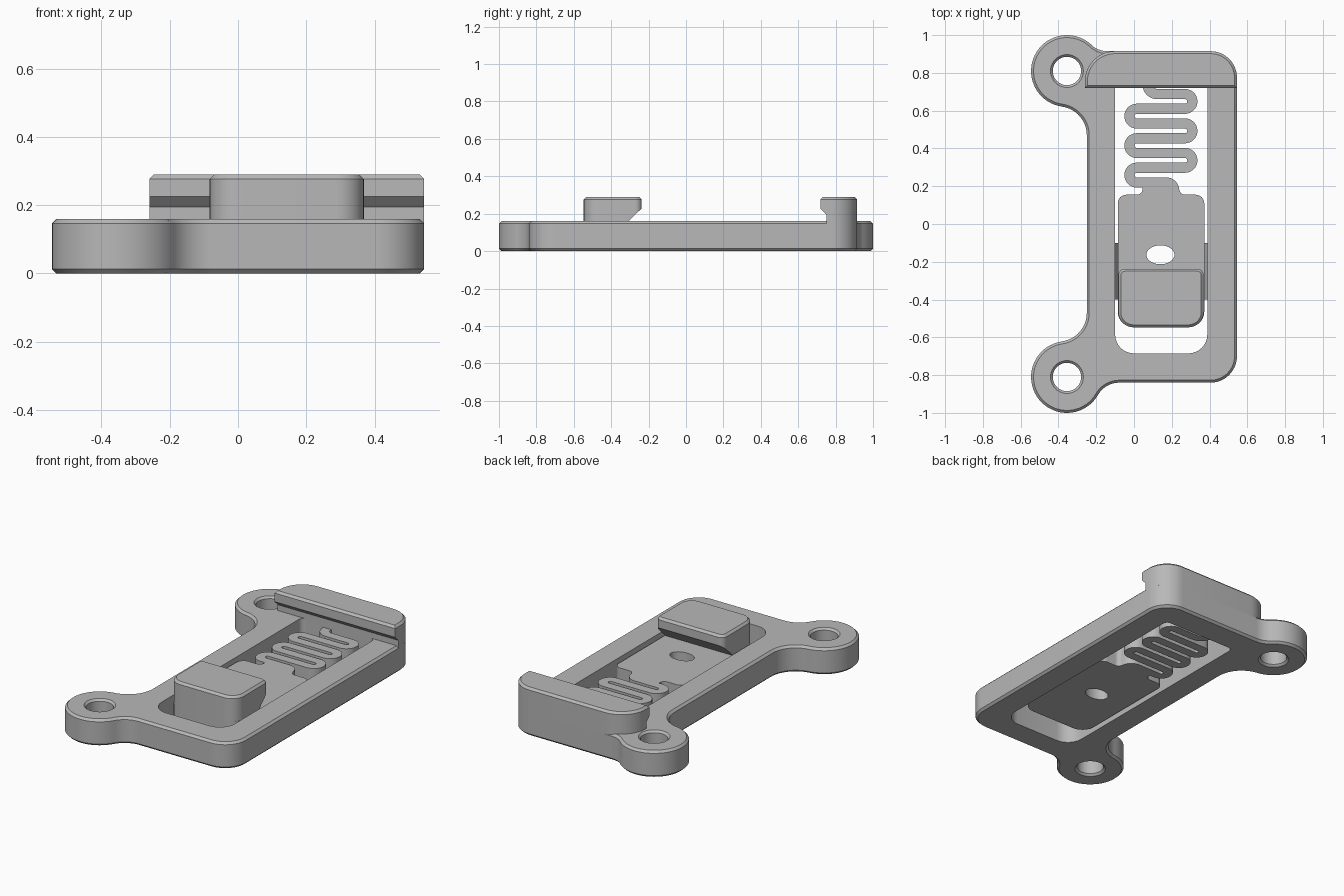
import bpy
import bmesh
from math import sin, cos, radians, pi
from mathutils import Vector

if "Cube" in bpy.data.objects:
    bpy.data.objects.remove(bpy.data.objects["Cube"], do_unlink=True)

grey = bpy.data.materials.new("plain grey")
grey.use_nodes = True
grey.diffuse_color = (0.48, 0.48, 0.48, 1)
grey.node_tree.nodes["Principled BSDF"].inputs["Base Color"].default_value = grey.diffuse_color


# ---- outline helpers ----
def arc(cx, cy, r, start, end, steps=14):
    angles = [radians(start + (end - start) * i / steps) for i in range(steps + 1)]
    return [(cx + r * cos(a), cy + r * sin(a)) for a in angles]


def rounded(corners, steps=8):
    """Polygon from (x, y, radius) corners, each one filleted."""
    out = []
    for i, (x, y, r) in enumerate(corners):
        p = Vector((x, y))
        if r == 0:
            out.append((x, y))
            continue
        a = (Vector(corners[i - 1][:2]) - p).normalized()
        b = (Vector(corners[(i + 1) % len(corners)][:2]) - p).normalized()
        half = a.angle(b) / 2
        mid = p + (a + b).normalized() * (r / sin(half))
        u = p + a * (r * cos(half) / sin(half)) - mid
        v = p + b * (r * cos(half) / sin(half)) - mid
        total = u.angle(v)
        for k in range(steps + 1):
            t = k / steps
            q = mid + (u * sin((1 - t) * total) + v * sin(t * total)) / sin(total)
            out.append((q.x, q.y))
    return out


def inset(points, d):
    """Move a counter-clockwise outline inward by d."""
    out = []
    for i, p in enumerate(points):
        p = Vector(p)
        e = (p - Vector(points[i - 1])).normalized()
        f = (Vector(points[(i + 1) % len(points)]) - p).normalized()
        n, m = Vector((-e.y, e.x)), Vector((-f.y, f.x))
        q = p + (n + m) * (d / (1 + n.dot(m)))
        out.append((q.x, q.y))
    return out


def prism(name, points, low, high, low_cut=0, high_cut=0, axis="z"):
    """Extrude an outline, with optional chamfers at both ends."""
    clean = [p for i, p in enumerate(points)
             if (Vector(p) - Vector(points[i - 1])).length > 1e-5]
    levels = [(low, low_cut)]
    if low_cut:
        levels.append((low + abs(low_cut), 0))
    if high_cut:
        levels.append((high - abs(high_cut), 0))
    levels.append((high, high_cut))
    place = {"z": lambda u, v, w: (u, v, w),
             "x": lambda u, v, w: (w, u, v),
             "y": lambda u, v, w: (u, w, v)}[axis]
    bm = bmesh.new()
    rings = [[bm.verts.new(place(u, v, w)) for u, v in (inset(clean, d) if d else clean)]
             for w, d in levels]
    bm.faces.new(rings[0])
    bm.faces.new(rings[-1])
    for lower, upper in zip(rings, rings[1:]):
        for i in range(len(clean)):
            bm.faces.new((lower[i - 1], lower[i], upper[i], upper[i - 1]))
    bmesh.ops.recalc_face_normals(bm, faces=bm.faces)
    mesh = bpy.data.meshes.new(name)
    bm.to_mesh(mesh)
    bm.free()
    mesh.materials.append(grey)
    obj = bpy.data.objects.new(name, mesh)
    bpy.context.collection.objects.link(obj)
    return obj


def cut(obj, cutter):
    mod = obj.modifiers.new("cut", "BOOLEAN")
    mod.operation = "DIFFERENCE"
    mod.solver = "EXACT"
    mod.object = cutter
    bpy.context.view_layer.objects.active = obj
    bpy.ops.object.modifier_apply(modifier=mod.name)
    bpy.data.objects.remove(cutter, do_unlink=True)


TOP, CH = 0.16, 0.013
TAB_X, TAB_Y, TAB_R = -0.355, 0.81, 0.19
RIGHT, BACK, FRONT = 0.545, 0.915, -0.84

# ---- frame: rounded body blended into two screw tabs ----
outline = (arc(RIGHT - 0.14, FRONT + 0.14, 0.14, -90, 0)
           + arc(RIGHT - 0.14, BACK - 0.14, 0.14, 0, 90)
           + arc(-0.142, BACK + 0.12, 0.12, -90, -133.4)
           + arc(TAB_X, TAB_Y, TAB_R, 46.6, 262, 36)
           + arc(-0.403, 0.47, 0.153, 82, 0)
           + arc(-0.403, -0.47, 0.153, 0, -82)
           + arc(TAB_X, -TAB_Y, TAB_R, 98, 330, 36)
           + arc(-0.078, FRONT - 0.13, 0.13, 150, 90))
frame = prism("frame", outline, 0, TOP, CH, CH)
window = rounded([(-0.1, -0.685, 0.1), (0.388, -0.685, 0.1),
                  (0.388, 0.75, 0.03), (-0.1, 0.75, 0.03)])
cut(frame, prism("window_cutter", window, -0.1, 0.3))
for side in (1, -1):
    hole = arc(TAB_X, side * TAB_Y, 0.075, 0, 360, 40)[:-1]
    cut(frame, prism("hole_cutter", hole, -0.01, TOP + 0.01, -0.022, -0.022))

# ---- fixed hook at the back, undercut on its inner side ----
hook = prism("back_hook", rounded([(-0.26, 0.72, 0), (RIGHT, 0.72, 0),
                                   (RIGHT, BACK, 0.14), (-0.26, BACK, 0.16)], 12),
             0.145, 0.29, 0, CH)
cut(hook, prism("hook_cutter", [(0.6, 0.1), (0.75, 0.1), (0.75, 0.195),
                                (0.72, 0.225), (0.6, 0.225)], -1, 1, axis="x"))

# ---- sliding tongue with its neck and oval hole ----
LOW, HIGH = 0.02, 0.14
tongue = prism("sliding_tongue", rounded([
    (-0.086, -0.545, 0.08), (0.372, -0.545, 0.08), (0.372, 0.155, 0.045),
    (0.24, 0.155, 0.03), (0.24, 0.247, 0.07), (0.045, 0.247, 0.01),
    (0.045, 0.155, 0.03), (-0.086, 0.155, 0.045)]), LOW, HIGH)
oval = [(0.14 + 0.074 * cos(2 * pi * i / 40), -0.163 + 0.05 * sin(2 * pi * i / 40))
        for i in range(40)]
cut(tongue, prism("oval_cutter", oval, -0.1, 0.3))

# ---- thumb block with a sloped catch ----
thumb = prism("thumb_block", rounded([(-0.083, -0.547, 0.08), (0.369, -0.547, 0.08),
                                      (0.369, -0.237, 0.035), (-0.083, -0.237, 0.035)]),
              0.1, 0.29, 0, CH)
cut(thumb, prism("catch_cutter", [(-0.375, 0.09), (-0.1, 0.09), (-0.1, 0.228),
                                  (-0.237, 0.228), (-0.335, 0.135)], -1, 1, axis="x"))

# ---- zigzag spring joining the tongue to the frame ----
PITCH, HALF, FIRST = 0.078, 0.027, 0.22
path = [(0.1, FIRST)]
for row in range(6):
    middle = FIRST + PITCH * (row + 0.5)
    if row % 2 == 0:
        path += arc(0.015, middle, PITCH / 2, 270, 90)
    else:
        path += arc(0.27, middle, PITCH / 2, -90, 90)
path += arc(0.122, FIRST + 6 * PITCH + 0.05, 0.05, 270, 180, 8) + [(0.072, 0.77)]
sides = ([], [])
for i, p in enumerate(path):
    run = Vector(path[min(i + 1, len(path) - 1)]) - Vector(path[max(i - 1, 0)])
    if 0 < i < len(path) - 1:
        run = ((Vector(path[i + 1]) - Vector(p)).normalized()
               + (Vector(p) - Vector(path[i - 1])).normalized())
    run.normalize()
    for side, sign in zip(sides, (1, -1)):
        side.append((p[0] + sign * run.y * HALF, p[1] - sign * run.x * HALF))
prism("zigzag_spring", sides[0] + sides[1][::-1], LOW, HIGH)

# ---- guide ribs on both walls of the window ----
for name, wall, inward in (("right_guide_rib", -0.102, 1), ("left_guide_rib", 0.39, -1)):
    prism(name, [(wall, 0.04), (wall + inward * 0.018, 0.07),
                 (wall + inward * 0.018, 0.09), (wall, 0.12)], -0.4, -0.1, axis="y")

# ---- smooth curves, sharp edges ----
for obj in bpy.context.collection.objects:
    if obj.type == "MESH" and obj.data.materials and obj.data.materials[0] == grey:
        obj.data.shade_smooth()
        obj.data.set_sharp_from_angle(angle=radians(30))
